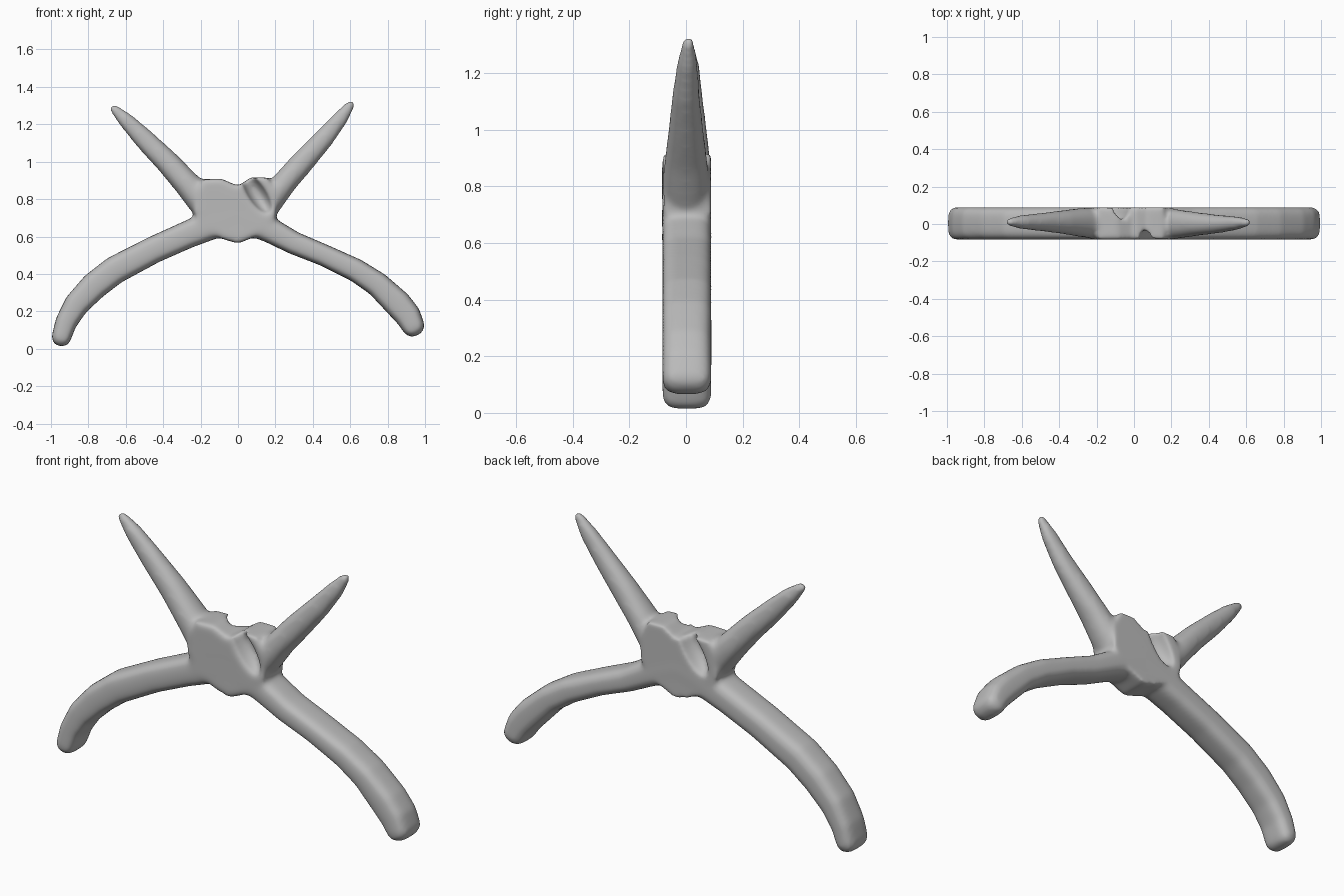
import bpy, bmesh, math
from mathutils import Vector

cube = bpy.data.objects.get("Cube")
if cube:
    bpy.data.objects.remove(cube, do_unlink=True)

grey = bpy.data.materials.new("bone_grey")
grey.use_nodes = True
grey.diffuse_color = (0.5, 0.5, 0.5, 1)
grey.node_tree.nodes["Principled BSDF"].inputs["Base Color"].default_value = (0.5, 0.5, 0.5, 1)

SIDES = 24


def make_object(name, bm):
    bmesh.ops.recalc_face_normals(bm, faces=bm.faces)
    mesh = bpy.data.meshes.new(name)
    bm.to_mesh(mesh)
    bm.free()
    mesh.materials.append(grey)
    obj = bpy.data.objects.new(name, mesh)
    bpy.context.collection.objects.link(obj)
    return obj


def spow(v, e):
    return math.copysign(abs(v) ** e, v)


def limb(name, path, boxy, cap):
    """Sweep a rounded section along (x, z, half width, half depth, y) stations; round the tip."""
    x, z, w, d, y = path[0]
    way = Vector((x - path[1][0], z - path[1][1])).normalized()
    tip = []
    for a in (80, 60, 40, 20):
        c, s = math.cos(math.radians(a)), math.sin(math.radians(a))
        tip.append((x + way.x * cap * s, z + way.y * cap * s, w * c, d * (0.4 + 0.6 * c), y))
    path = tip + path
    bm = bmesh.new()
    rings = []
    for i, (x, z, w, d, y) in enumerate(path):
        a, b = path[max(i - 1, 0)], path[min(i + 1, len(path) - 1)]
        t = Vector((b[0] - a[0], b[1] - a[1])).normalized()
        ring = []
        for k in range(SIDES):
            q = math.tau * k / SIDES
            u, v = w * spow(math.cos(q), boxy), d * spow(math.sin(q), boxy)
            ring.append(bm.verts.new((x - t.y * u, y + v, z + t.x * u)))
        rings.append(ring)
    for r, s in zip(rings, rings[1:]):
        for k in range(SIDES):
            n = (k + 1) % SIDES
            bm.faces.new((r[k], r[n], s[n], s[k]))
    bm.faces.new(rings[0])
    bm.faces.new(rings[-1])
    return make_object(name, bm)


def arm(name, stations):
    return limb(name, [(x, z, w, 0.087, 0.003) for x, z, w in stations], 0.6, 0.048)


# Long drooping arms
right_arm = arm("right_arm", [
    (-0.945, 0.06, 0.052), (-0.92, 0.14, 0.058), (-0.865, 0.235, 0.067), (-0.77, 0.335, 0.074),
    (-0.66, 0.42, 0.075), (-0.45, 0.53, 0.072), (-0.27, 0.61, 0.073), (-0.1, 0.68, 0.08), (0, 0.71, 0.08)])
left_arm = arm("left_arm", [
    (0.94, 0.115, 0.06), (0.91, 0.175, 0.07), (0.855, 0.24, 0.074), (0.745, 0.345, 0.066),
    (0.63, 0.42, 0.062), (0.46, 0.50, 0.058), (0.3, 0.565, 0.061), (0.17, 0.635, 0.068), (0, 0.71, 0.08)])

# Tapering upper spines
right_spine = limb("right_spine", [
    (-0.665, 1.285, 0.024, 0.022, 0.01), (-0.6, 1.222, 0.042, 0.038, 0.01), (-0.5, 1.12, 0.056, 0.048, 0.01),
    (-0.375, 0.995, 0.064, 0.064, 0.01), (-0.28, 0.89, 0.07, 0.078, 0.008),
    (-0.2, 0.80, 0.08, 0.084, 0.004), (-0.14, 0.73, 0.08, 0.075, 0)], 0.9, 0.02)
left_spine = limb("left_spine", [
    (0.605, 1.308, 0.024, 0.022, 0.008), (0.55, 1.235, 0.042, 0.036, 0.005), (0.46, 1.125, 0.054, 0.048, 0),
    (0.345, 0.998, 0.063, 0.062, 0), (0.25, 0.89, 0.065, 0.076, 0),
    (0.18, 0.80, 0.07, 0.084, 0), (0.13, 0.73, 0.07, 0.075, 0)], 0.9, 0.02)

# Central body plate
outline = [(-0.24, 0.74), (-0.22, 0.83), (-0.19, 0.905), (-0.09, 0.91), (0, 0.87), (0.07, 0.917),
           (0.16, 0.915), (0.2, 0.83), (0.2, 0.7), (0.09, 0.60), (0, 0.562), (-0.09, 0.59), (-0.2, 0.65)]
bm = bmesh.new()
face = bm.faces.new([bm.verts.new((x, -0.084, z)) for x, z in outline])
extruded = bmesh.ops.extrude_face_region(bm, geom=[face])["geom"]
bmesh.ops.translate(bm, verts=[g for g in extruded if isinstance(g, bmesh.types.BMVert)], vec=(0, 0.172, 0))
body = make_object("body", bm)


# Slanted hollows beside each spine, front and back
def hollow(side):
    bm = bmesh.new()
    bmesh.ops.create_uvsphere(bm, u_segments=24, v_segments=16, radius=1)
    lean = math.radians(33) * side
    for v in bm.verts:
        x, y, z = v.co.x * 0.05, v.co.y * 0.085, v.co.z * 0.13
        v.co = (0.1 * side + x * math.cos(lean) - z * math.sin(lean), -0.1 * side + y,
                0.83 + x * math.sin(lean) + z * math.cos(lean))
    return make_object("hollow_cutter", bm)


cutters = [hollow(1), hollow(-1)]

# Fuse everything into one soft skin
bpy.ops.object.select_all(action="DESELECT")
for part in (right_arm, left_arm, right_spine, left_spine, body):
    part.select_set(True)
bpy.context.view_layer.objects.active = body
bpy.ops.object.join()
body.name = "branching_body"


def remesh(size):
    m = body.modifiers.new("skin", "REMESH")
    m.mode, m.voxel_size, m.use_smooth_shade = "VOXEL", size, True


remesh(0.011)
for cutter in cutters:
    cutter.hide_render = True
    cut = body.modifiers.new("hollow", "BOOLEAN")
    cut.operation, cut.object, cut.solver = "DIFFERENCE", cutter, "EXACT"
remesh(0.011)
soft = body.modifiers.new("soften", "SMOOTH")
soft.factor, soft.iterations = 0.5, 14
for name in [m.name for m in body.modifiers]:
    bpy.ops.object.modifier_apply(modifier=name)
for cutter in cutters:
    bpy.data.objects.remove(cutter, do_unlink=True)
body.data.materials.clear()
body.data.materials.append(grey)
bpy.ops.object.shade_smooth()
